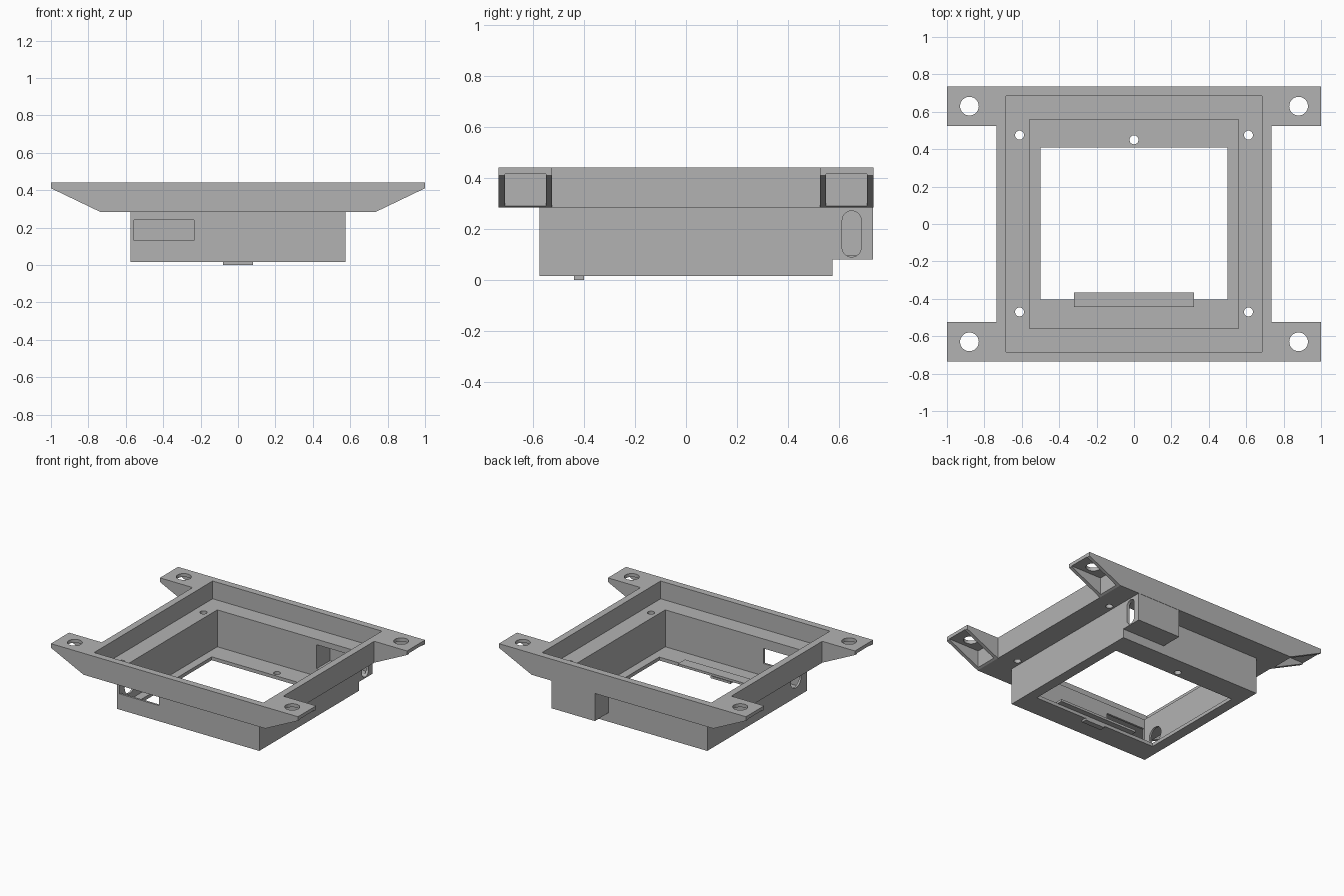
import bpy
import bmesh
import math

cube = bpy.data.objects.get("Cube")
if cube:
    bpy.data.objects.remove(cube, do_unlink=True)

grey = bpy.data.materials.new("plain grey")
grey.use_nodes = True
GREY = (0.45, 0.45, 0.45, 1)
grey.diffuse_color = GREY
grey.node_tree.nodes["Principled BSDF"].inputs["Base Color"].default_value = GREY


def finish(name, bm):
    bmesh.ops.recalc_face_normals(bm, faces=bm.faces)
    mesh = bpy.data.meshes.new(name)
    bm.to_mesh(mesh)
    bm.free()
    mesh.materials.append(grey)
    obj = bpy.data.objects.new(name, mesh)
    bpy.context.collection.objects.link(obj)
    return obj


def box(name, x0, x1, y0, y1, z0, z1):
    bm = bmesh.new()
    bmesh.ops.create_cube(bm, size=1)
    for v in bm.verts:
        v.co.x = x1 if v.co.x > 0 else x0
        v.co.y = y1 if v.co.y > 0 else y0
        v.co.z = z1 if v.co.z > 0 else z0
    return finish(name, bm)


def square(name, half, z0, z1):
    return box(name, -half, half, -half, half, z0, z1)


def prism(name, points, extrude):
    bm = bmesh.new()
    face = bm.faces.new([bm.verts.new(p) for p in points])
    new = bmesh.ops.extrude_face_region(bm, geom=[face])["geom"]
    verts = [g for g in new if isinstance(g, bmesh.types.BMVert)]
    bmesh.ops.translate(bm, verts=verts, vec=extrude)
    return finish(name, bm)


def ring(cx, cy, r, n=32):
    return [(cx + r * math.cos(math.tau * i / n), cy + r * math.sin(math.tau * i / n))
            for i in range(n)]


def hole_z(x, y, r, z0, z1):
    return prism("hole", [(a, b, z0) for a, b in ring(x, y, r)], (0, 0, z1 - z0))


def combine(obj, other, operation="DIFFERENCE"):
    mod = obj.modifiers.new("combine", "BOOLEAN")
    mod.operation, mod.solver, mod.object = operation, "EXACT", other
    bpy.context.view_layer.objects.active = obj
    bpy.ops.object.modifier_apply(modifier=mod.name)
    bpy.data.objects.remove(other, do_unlink=True)


RIM, BOTTOM, TOP = 0.283, 0.015, 0.44

# Housing: wide rim, deep tray and cable box joined as one solid
housing = square("housing", 0.735, RIM, TOP)
combine(housing, square("tray", 0.575, BOTTOM, 0.36), "UNION")
combine(housing, box("cable_box", 0.225, 0.575, 0.5, 0.733, 0.08, 0.36), "UNION")

# Stepped hollow and bottom window
combine(housing, square("rim_hollow", 0.685, 0.31, 0.6))
combine(housing, square("tray_hollow", 0.56, 0.04, 0.4))
combine(housing, box("window", -0.5, 0.5, -0.405, 0.41, -0.1, 0.1))

# Cable box hollow and its rounded slot on the left side
combine(housing, box("cable_hollow", 0.245, 0.555, 0.5, 0.715, 0.095, 0.27))
slot = []
for y, z in ring(0.65, 0.18, 0.0375):
    slot.append((0.5, y, z + (0.053 if z > 0.18 else -0.053)))
combine(housing, prism("cable_slot", slot, (0.2, 0, 0)))

# Front port and round port on the right side
combine(housing, box("front_port", -0.555, -0.235, -0.7, -0.5, 0.13, 0.24))
round_port = [(-0.65, y, z) for y, z in ring(-0.45, 0.145, 0.06)]
combine(housing, prism("round_port", round_port, (0.15, 0, 0)))

# Screw holes in the ledge and the floor
for x in (-0.612, 0.612):
    for y in (-0.47, 0.475):
        combine(housing, hole_z(x, y, 0.024, 0.2, 0.35))
combine(housing, hole_z(0, 0.45, 0.024, -0.05, 0.1))

# Clip plate on the floor with a small tab below
box("clip_plate", -0.32, 0.32, -0.445, -0.365, 0.038, 0.055)
box("clip_tab", -0.08, 0.08, -0.44, -0.4, 0, 0.016)

# Four hollow mounting ears with a sloped underside
for sx, side in ((1, "left"), (-1, "right")):
    for sy, end in ((1, "back"), (-1, "front")):
        profile = [(0.735, RIM), (1, 0.41), (1, TOP), (0.735, TOP)]
        ear = prism(f"{end}_{side}_ear", [(sx * x, sy * 0.525, z) for x, z in profile],
                    (0, sy * 0.21, 0))
        xs = sorted((sx * 0.75, sx * 1.1))
        ys = sorted((sy * 0.55, sy * 0.71))
        combine(ear, box("ear_hollow", *xs, *ys, 0.2, 0.415))
        combine(ear, hole_z(sx * 0.88, sy * 0.63, 0.05, 0.35, 0.5))
